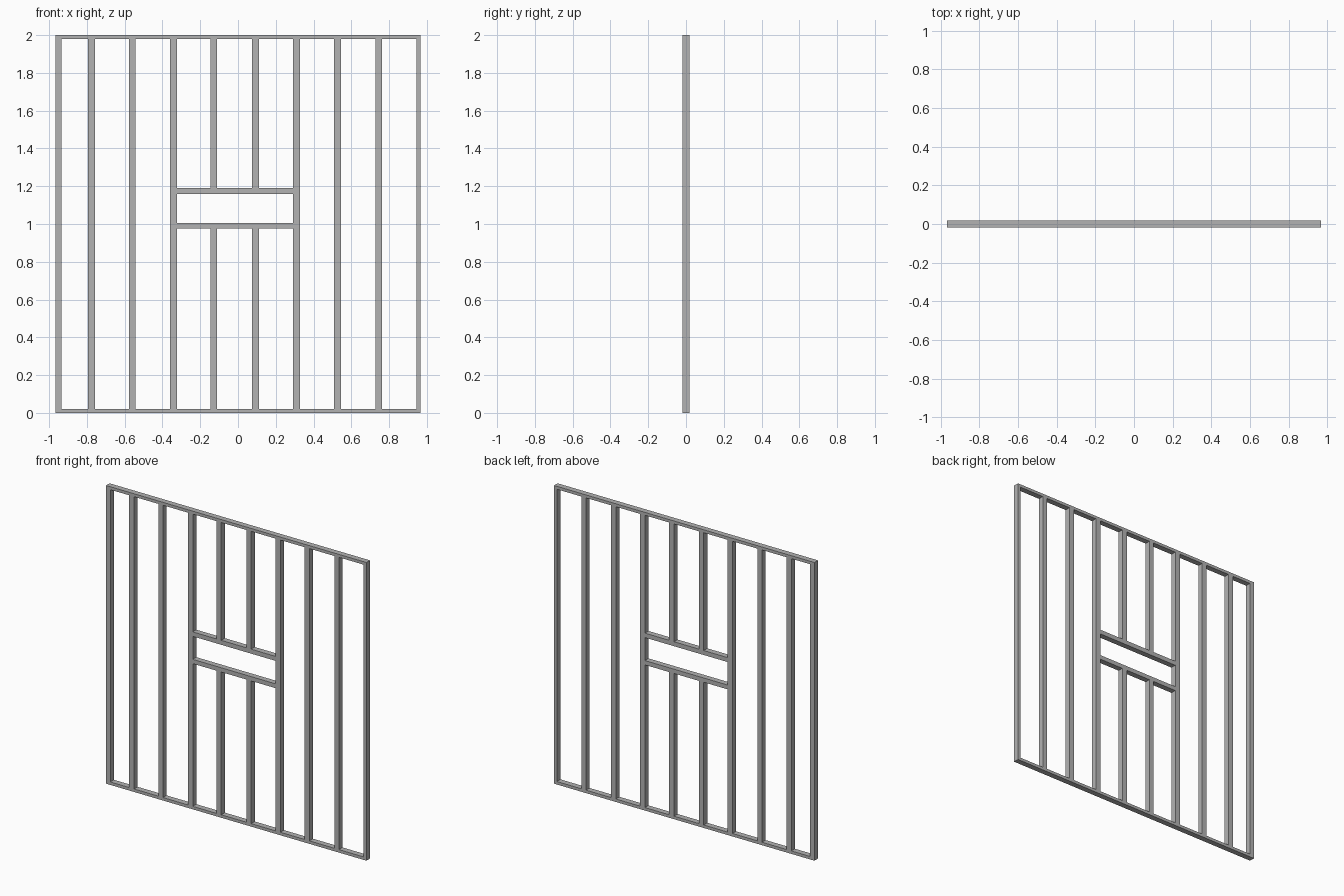
import bpy

if "Cube" in bpy.data.objects:
    bpy.data.objects.remove(bpy.data.objects["Cube"], do_unlink=True)

# Single grey material
grey = bpy.data.materials.new("plain_grey")
grey.use_nodes = True
colour = (0.45, 0.45, 0.45, 1)
grey.diffuse_color = colour
grey.node_tree.nodes["Principled BSDF"].inputs["Base Color"].default_value = colour

DEPTH = 0.038
PLATE = 0.02
HEIGHT = 2.0
HALF_WIDTH = 0.966


def beam(name, x0, x1, z0, z1):
    """Rectangular timber spanning the given front outline."""
    bpy.ops.mesh.primitive_cube_add(size=1, location=((x0 + x1) / 2, 0, (z0 + z1) / 2))
    obj = bpy.context.object
    obj.name = name
    obj.scale = (x1 - x0, DEPTH, z1 - z0)
    bpy.ops.object.transform_apply(location=False, rotation=False, scale=True)
    obj.data.materials.append(grey)
    return obj


# Plates along the floor and the top
beam("bottom_plate", -HALF_WIDTH, HALF_WIDTH, 0, PLATE)
beam("top_plate", -HALF_WIDTH, HALF_WIDTH, HEIGHT - PLATE, HEIGHT)

# Full-height studs
studs = [(-0.966, -0.934), (-0.795, -0.758), (-0.577, -0.543), (-0.359, -0.322),
         (0.291, 0.328), (0.507, 0.544), (0.728, 0.762), (0.945, 0.966)]
for i, (x0, x1) in enumerate(studs):
    beam(f"stud_{i + 1}", x0, x1, PLATE, HEIGHT - PLATE)

# Header and sill of the opening
open_left, open_right = studs[3][1], studs[4][0]
sill_bottom, sill_top = 0.977, 1.006
header_bottom, header_top = 1.16, 1.19
beam("opening_sill", open_left, open_right, sill_bottom, sill_top)
beam("opening_header", open_left, open_right, header_bottom, header_top)

# Short studs below and above the opening
for side, x0, x1 in (("right", -0.145, -0.111), ("left", 0.075, 0.111)):
    beam(f"lower_short_stud_{side}", x0, x1, PLATE, sill_bottom)
    beam(f"upper_short_stud_{side}", x0, x1, header_top, HEIGHT - PLATE)
